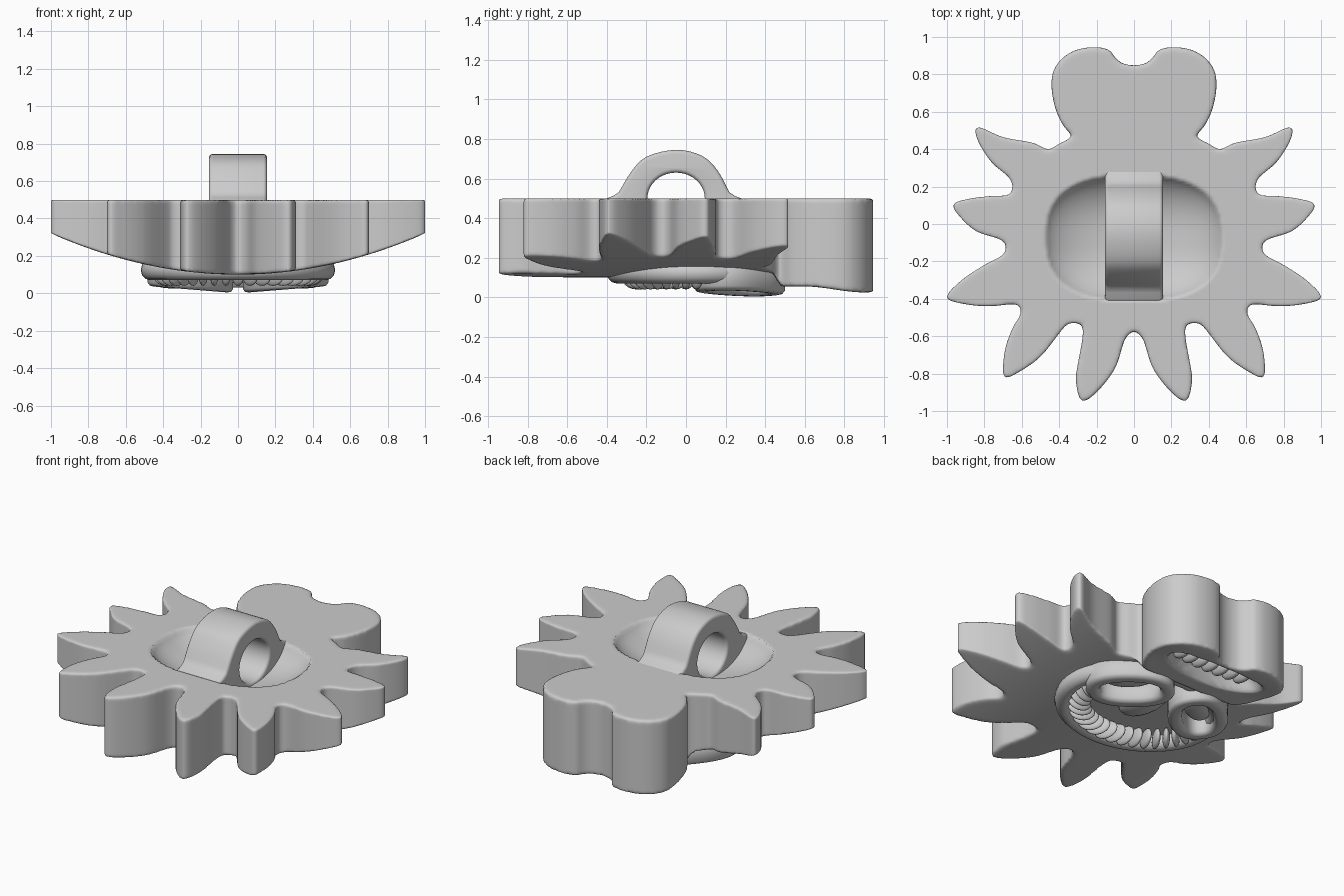
import bpy, bmesh
from math import sin, cos, pi, radians, copysign
from mathutils import Vector

if "Cube" in bpy.data.objects:
    bpy.data.objects.remove(bpy.data.objects["Cube"])


def smooth_loop(pts, steps=4):
    """Closed Catmull-Rom loop through 2D points."""
    out, n = [], len(pts)
    for i in range(n):
        a, b, c, d = (Vector(pts[(i + k) % n]) for k in (-1, 0, 1, 2))
        for s in range(steps):
            t = s / steps
            out.append(0.5 * (2 * b + (c - a) * t + (2 * a - 5 * b + 4 * c - d) * t * t
                              + (3 * b - a - 3 * c + d) * t ** 3))
    return out


def to_mesh(ob):
    bpy.ops.object.select_all(action='DESELECT')
    ob.select_set(True)
    bpy.context.view_layer.objects.active = ob
    bpy.ops.object.convert(target='MESH')
    return bpy.context.object


def extruded(name, loops, half, bevel=0.0):
    """Filled 2D outline (later loops are holes), extruded both ways."""
    cu = bpy.data.curves.new(name, 'CURVE')
    cu.dimensions, cu.fill_mode = '2D', 'BOTH'
    cu.extrude, cu.bevel_depth, cu.offset = half - bevel, bevel, -bevel
    cu.bevel_resolution = 3
    for loop in loops:
        sp = cu.splines.new('POLY')
        sp.points.add(len(loop) - 1)
        for p, q in zip(sp.points, loop):
            p.co = (q[0], q[1], 0, 1)
        sp.use_cyclic_u = True
    ob = bpy.data.objects.new(name, cu)
    bpy.context.collection.objects.link(ob)
    ob = to_mesh(ob)
    bm = bmesh.new()
    bm.from_mesh(ob.data)
    bmesh.ops.remove_doubles(bm, verts=bm.verts, dist=0.0005)
    bmesh.ops.recalc_face_normals(bm, faces=bm.faces)
    bm.to_mesh(ob.data)
    bm.free()
    return ob


def finish(name, bm):
    bmesh.ops.recalc_face_normals(bm, faces=bm.faces)
    me = bpy.data.meshes.new(name)
    bm.to_mesh(me)
    bm.free()
    me.shade_smooth()
    ob = bpy.data.objects.new(name, me)
    bpy.context.collection.objects.link(ob)
    return ob


def ring(name, centre, rx, ry, rot, section, tilt=0.0, power=1.0, n=56):
    """Oval ring swept from a closed section of (outward offset, z)."""
    bm = bmesh.new()
    rows = []
    for i in range(n):
        a = 2 * pi * i / n
        c, s = (copysign(abs(v) ** power, v) for v in (cos(a), sin(a)))
        row = []
        for off, z in section:
            u, v = (rx + off) * c, (ry + off) * s
            x = centre[0] + u * cos(rot) - v * sin(rot)
            y = centre[1] + u * sin(rot) + v * cos(rot)
            row.append(bm.verts.new((x, y, z + tilt * abs(x))))
        rows.append(row)
    m = len(section)
    for i in range(n):
        p, q = rows[i], rows[(i + 1) % n]
        for j in range(m):
            bm.faces.new((p[j], p[(j + 1) % m], q[(j + 1) % m], q[j]))
    return finish(name, bm)


def pebble(name, loc, size, rot=0.0):
    bm = bmesh.new()
    bmesh.ops.create_uvsphere(bm, u_segments=16, v_segments=10, radius=1)
    ob = finish(name, bm)
    ob.location, ob.scale, ob.rotation_euler = loc, size, (0, 0, rot)
    return ob


def ease(a, b, v):
    t = max(0, min(1, (v - a) / (b - a)))
    return t * t * (3 - 2 * t)


# Body outline: right half, from the lobe notch round to the lower middle
half = [(0, .85), (.06, .86), (.1, .89), (.13, .93), (.2, .947), (.3, .935), (.38, .89), (.43, .82),
        (.44, .73), (.42, .62), (.38, .53), (.335, .47), (.4, .43), (.46, .4), (.54, .435), (.7, .465),
        (.835, .52), (.835, .45), (.76, .33), (.66, .24), (.66, .16), (.76, .15), (.88, .135),
        (.965, .105), (.93, .04), (.84, -.04), (.7, -.09), (.695, -.16), (.8, -.22), (.92, -.3),
        (1.0, -.39), (.92, -.425), (.78, -.44), (.63, -.43), (.605, -.48), (.65, -.56), (.69, -.68),
        (.695, -.815), (.63, -.8), (.5, -.71), (.38, -.56), (.34, -.53), (.28, -.54), (.275, -.61),
        (.3, -.75), (.31, -.84), (.28, -.945), (.2, -.9), (.1, -.77), (.05, -.62), (0, -.575)]
outline = half + [(-x, y) for x, y in half[-2:0:-1]]
body = extruded("petal_body", [smooth_loop(outline)], 0.25)
mod = body.modifiers.new("remesh", 'REMESH')
mod.mode, mod.voxel_size = 'VOXEL', 0.0135
mod = body.modifiers.new("soften", 'SMOOTH')
mod.factor, mod.iterations = 0.5, 4
body = to_mesh(body)


# Shape the flat slab: dished top, curved underside, deep lobe with a mouth hollow
def underside(x, y):
    z = 0.1 + 0.22 * x * x
    q = (x / .52) ** 2 + ((y - .05) / .44) ** 2
    z += (0.15 - z) * (1 - ease(.8, 1.0, q))
    lobe = ease(.43, .49, y) * (1 - ease(.42, .47, abs(x) - max(0, y - .5)))
    z += (0.055 - 0.03 * ease(.6, .9, y) - z) * lobe
    m = abs(x / .33) ** 2.4 + abs((y - .7 - .3 * x * x) / .115) ** 2.4
    return z + 0.09 * (1 - ease(.55, 1.1, m))


def topside(x, y):
    q = abs(x / .47) ** 2.6 + abs((y + .075) / .335) ** 2.6
    return 0.5 - 0.15 * max(0, 1 - q) ** .75


vs = body.data.vertices
mx, my = max(v.co.x for v in vs), max(v.co.y for v in vs)
ny = -min(v.co.y for v in vs)
for v in vs:
    v.co.x /= mx
    v.co.y *= .945 / (my if v.co.y > 0 else ny)
    t = v.co.z / 0.5 + 0.5
    lo, hi = underside(v.co.x, v.co.y), topside(v.co.x, v.co.y)
    v.co.z = lo + (hi - lo) * t
body.data.shade_smooth()

# Shank loop with its hole, standing in the dish
arch = [(-.38, .3), (-.38, .48), (-.34, .53), (-.28, .63), (-.2, .71), (-.05, .745), (.08, .715),
        (.16, .64), (.22, .53), (.26, .48), (.26, .3)]
hole = [(-.05 + .145 * cos(a * pi / 20), .5 + .13 * sin(a * pi / 20)) for a in range(40)]
loop = smooth_loop(arch[1:-1])[:33]
shank = extruded("shank_loop", [[arch[0]] + loop + [arch[-1]], hole], 0.155, 0.02)
shank.rotation_euler = (radians(90), 0, radians(90))
shank.data.shade_smooth()
bpy.ops.object.shade_smooth_by_angle(angle=radians(40))

# Raised oval band framing the face underneath
band = [(.05 * cos(k * pi / 6), .125 + .055 * sin(k * pi / 6)) for k in range(12)]
ring("face_band", (0, .05), .47, .40, 0, band)

# Row of ribs inside the band
for i in range(19):
    a = radians(183 + i * 9.67)
    pebble("face_rib", (.385 * cos(a), .07 + .32 * sin(a), .095), (.075, .022, .055), a + .35)

# Eye rims, floors and mouth rim
rim = [(-.04, .17), (-.04, .02), (-.025, .002), (-.01, 0), (.01, 0), (.03, .004), (.042, .02), (.042, .17)]
for s in (1, -1):
    ring("eye_rim", (.255 * s, .27), .215, .13, radians(135 if s > 0 else 45), rim, .08, .85)
    pebble("eye_ball", (.255 * s, .27, .125), (.16, .085, .05), radians(135 if s > 0 else 45))
pebble("nose", (0, .1, .15), (.11, .2, .07))

# Teeth in the mouth hollow
for i in range(-3, 4):
    x = i * .075
    pebble("tooth", (x, .7 + .3 * x * x, .125), (.033, .085, .05))
